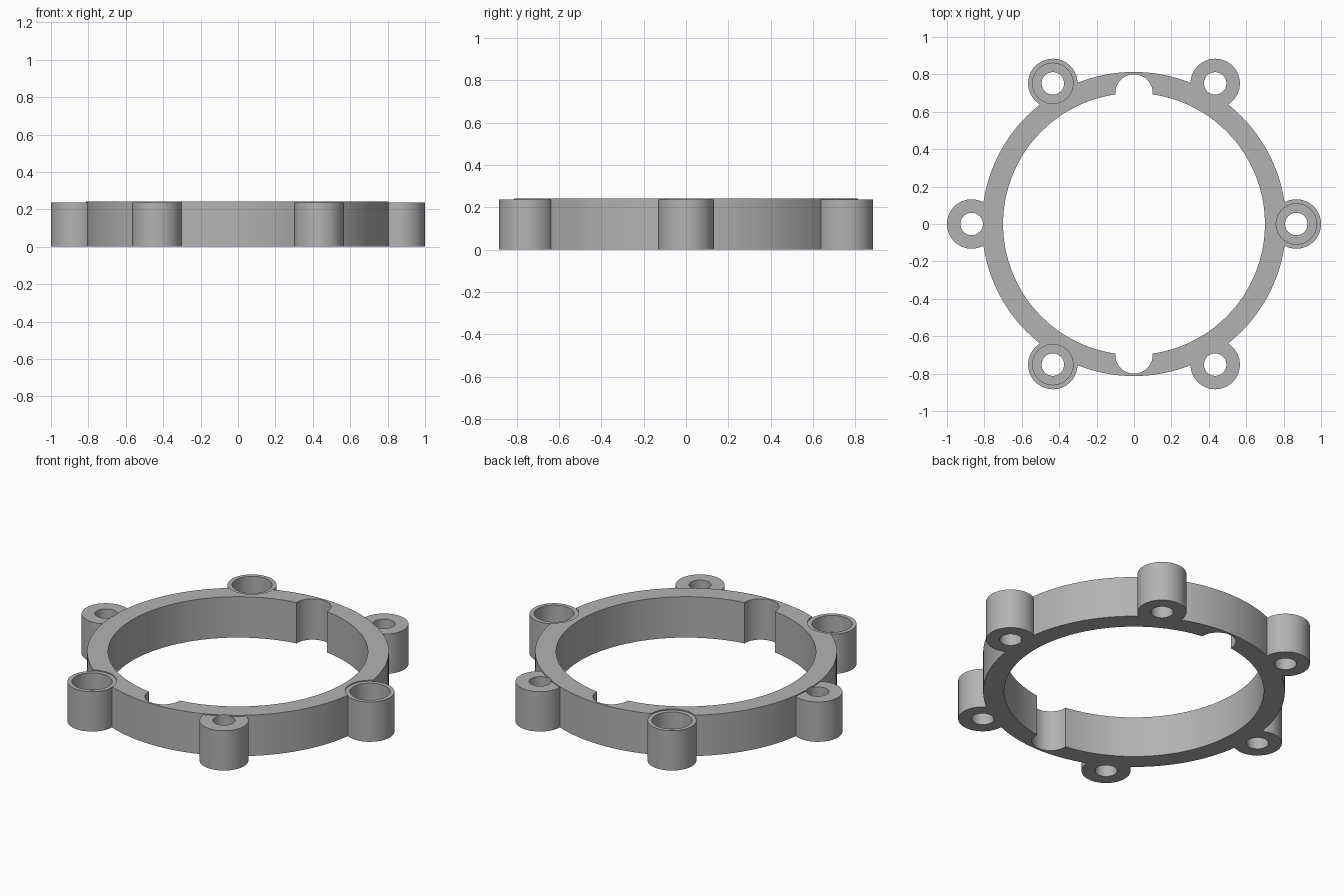
import bpy
from math import cos, sin, pi, radians

# Main dimensions
RING_OUT, RING_IN, RING_H = 0.813, 0.70, 0.243
BOSS_DIST, BOSS_R, BOSS_H = 0.868, 0.132, 0.237
HOLE_R, BORE_R, BORE_DEPTH = 0.06, 0.108, 0.10
NOTCH_R = 0.10

cube = bpy.data.objects.get("Cube")
if cube:
    bpy.data.objects.remove(cube, do_unlink=True)

grey = bpy.data.materials.new("plain grey")
grey.use_nodes = True
colour = (0.45, 0.45, 0.45, 1)
grey.diffuse_color = colour
grey.node_tree.nodes["Principled BSDF"].inputs["Base Color"].default_value = colour


def cylinder(name, radius, z0, z1, x=0, y=0, sides=64):
    bpy.ops.mesh.primitive_cylinder_add(vertices=sides, radius=radius, depth=z1 - z0,
                                        location=(x, y, (z0 + z1) / 2))
    obj = bpy.context.object
    obj.name = name
    obj.data.materials.append(grey)
    return obj


def combine(target, tool, operation):
    """Apply one boolean and discard the tool object."""
    tool.hide_render = True
    mod = target.modifiers.new("combine", 'BOOLEAN')
    mod.operation = operation
    mod.solver = 'EXACT'
    mod.object = tool
    bpy.context.view_layer.objects.active = target
    bpy.ops.object.modifier_apply(modifier=mod.name)
    bpy.data.objects.remove(tool, do_unlink=True)


# Ring body
ring = cylinder("mounting_ring", RING_OUT, 0, RING_H, sides=128)
combine(ring, cylinder("ring_opening", RING_IN, -0.1, 0.5, sides=128), 'DIFFERENCE')

# Round notches in the inner wall, front and back
for side in (-1, 1):
    combine(ring, cylinder("notch", NOTCH_R, -0.1, 0.5, 0, side * RING_IN), 'DIFFERENCE')

# Six screw bosses, every second one counterbored
places = [(BOSS_DIST * cos(i * pi / 3), BOSS_DIST * sin(i * pi / 3)) for i in range(6)]
for x, y in places:
    combine(ring, cylinder("boss", BOSS_R, 0, BOSS_H, x, y), 'UNION')
for i, (x, y) in enumerate(places):
    combine(ring, cylinder("screw_hole", HOLE_R, -0.1, 0.5, x, y), 'DIFFERENCE')
    if i % 2 == 0:
        combine(ring, cylinder("boss_facing", BOSS_R + 0.001, BOSS_H, 0.5, x, y), 'DIFFERENCE')
        combine(ring, cylinder("counterbore", BORE_R, BOSS_H - BORE_DEPTH, 0.5, x, y),
                'DIFFERENCE')

# Smooth round walls, sharp rims
bpy.ops.object.select_all(action='DESELECT')
ring.select_set(True)
bpy.context.view_layer.objects.active = ring
bpy.ops.object.shade_smooth_by_angle(angle=radians(30))
